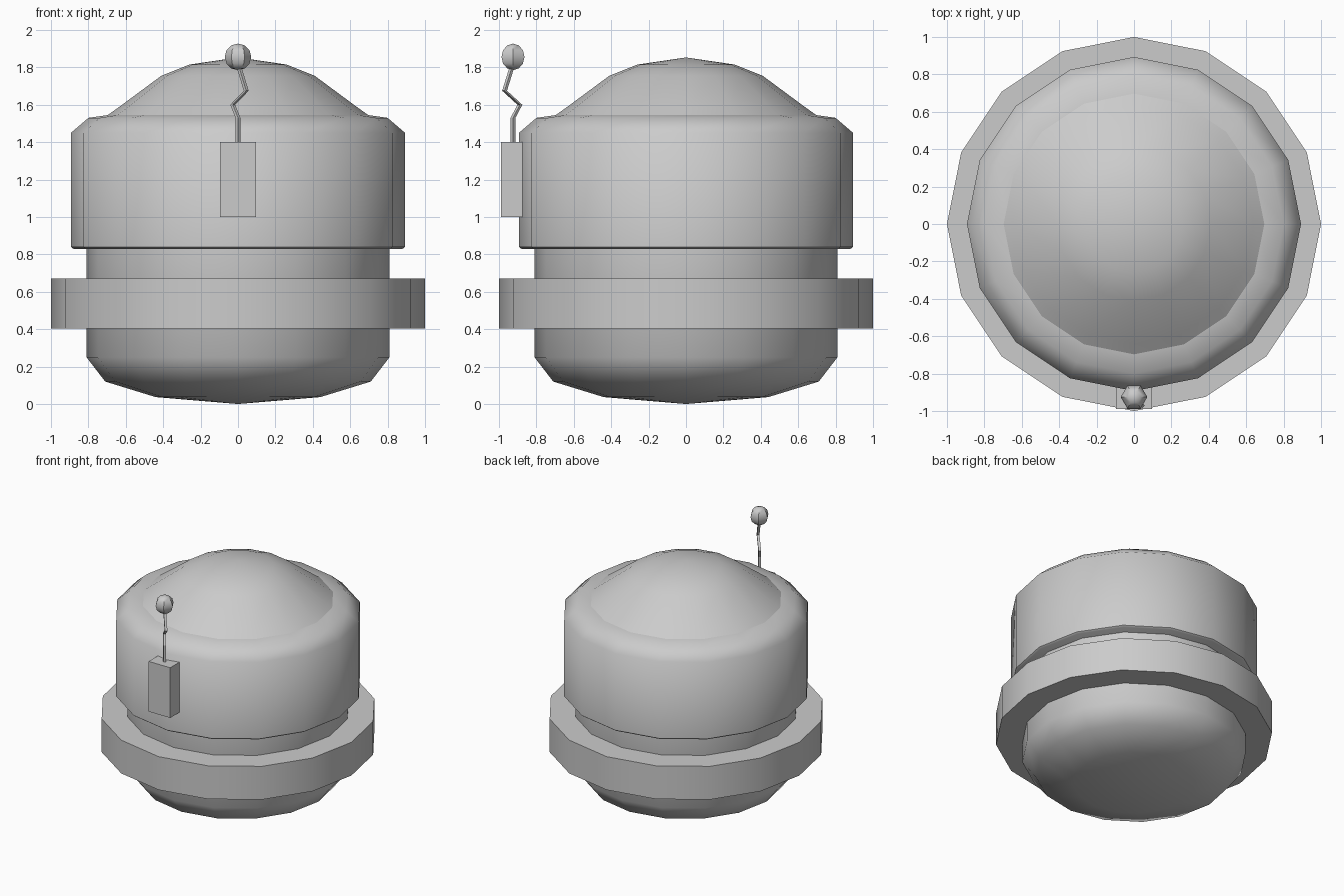
import bpy, bmesh, math
from mathutils import Vector

if "Cube" in bpy.data.objects:
    bpy.data.objects.remove(bpy.data.objects["Cube"])


def finish(name, bm, angle=None):
    bmesh.ops.recalc_face_normals(bm, faces=bm.faces)
    mesh = bpy.data.meshes.new(name)
    bm.to_mesh(mesh)
    bm.free()
    obj = bpy.data.objects.new(name, mesh)
    bpy.context.collection.objects.link(obj)
    if angle:
        bpy.ops.object.select_all(action='DESELECT')
        obj.select_set(True)
        bpy.context.view_layer.objects.active = obj
        bpy.ops.object.shade_smooth_by_angle(angle=math.radians(angle))
    return obj


def lathe(name, profile, sides=16, centre=(0, 0), angle=50):
    """Revolve (radius, z) points; radius 0 at both ends closes the solid."""
    bm = bmesh.new()
    rings = []
    for r, z in profile:
        n = sides if r > 0 else 1
        rings.append([bm.verts.new((centre[0] + r * math.cos(math.tau * i / sides),
                                    centre[1] + r * math.sin(math.tau * i / sides), z))
                      for i in range(n)])
    for a, b in zip(rings, rings[1:]):
        for i in range(sides):
            j = (i + 1) % sides
            quad = [a[i % len(a)], a[j % len(a)], b[j % len(b)], b[i % len(b)]]
            bm.faces.new(list(dict.fromkeys(quad)))
    return finish(name, bm, angle)


# Rounded lower body and neck
lathe("lower_body", [(0, 0), (0.44, 0.037), (0.71, 0.12), (0.81, 0.25),
                     (0.81, 0.83), (0, 0.83)])

# Wide collar ring around the neck
lathe("collar_ring", [(0, 0.405), (1.0, 0.405), (1.0, 0.67), (0, 0.67)])

# Upper drum with chamfered shoulder
lathe("upper_body", [(0, 0.83), (0.88, 0.83), (0.893, 0.84), (0.893, 1.45),
                     (0.80, 1.53), (0.66, 1.55), (0, 1.57)])

# Shallow dome on top
lathe("dome", [(0, 1.5), (0.76, 1.5), (0.64, 1.585), (0.41, 1.755),
               (0.26, 1.815), (0, 1.853)])

# Antenna box on the front
bm = bmesh.new()
bmesh.ops.create_cube(bm, size=1)
for v in bm.verts:
    v.co = Vector((v.co.x * 0.19, v.co.y * 0.12 - 0.93, v.co.z * 0.4 + 1.2))
finish("antenna_box", bm)

# Kinked antenna wire, square in section
path = [(0, -0.925, 1.38), (0, -0.925, 1.53), (-0.028, -0.888, 1.6),
        (0.044, -0.97, 1.675), (0, -0.925, 1.82)]
bm = bmesh.new()
loops = [[bm.verts.new((x + dx * 0.013, y + dy * 0.013, z))
          for dx, dy in ((1, 0), (0, 1), (-1, 0), (0, -1))] for x, y, z in path]
for a, b in zip(loops, loops[1:]):
    for i in range(4):
        bm.faces.new((a[i], a[i - 1], b[i - 1], b[i]))
bm.faces.new(loops[0])
bm.faces.new(loops[-1])
finish("antenna_wire", bm)

# Six-sided ball on the antenna tip
ball = [(0.071 * math.sin(math.pi * k / 6) if 0 < k < 6 else 0,
         1.856 - 0.071 * math.cos(math.pi * k / 6)) for k in range(7)]
lathe("antenna_ball", ball, sides=6, centre=(0, -0.925), angle=35)
